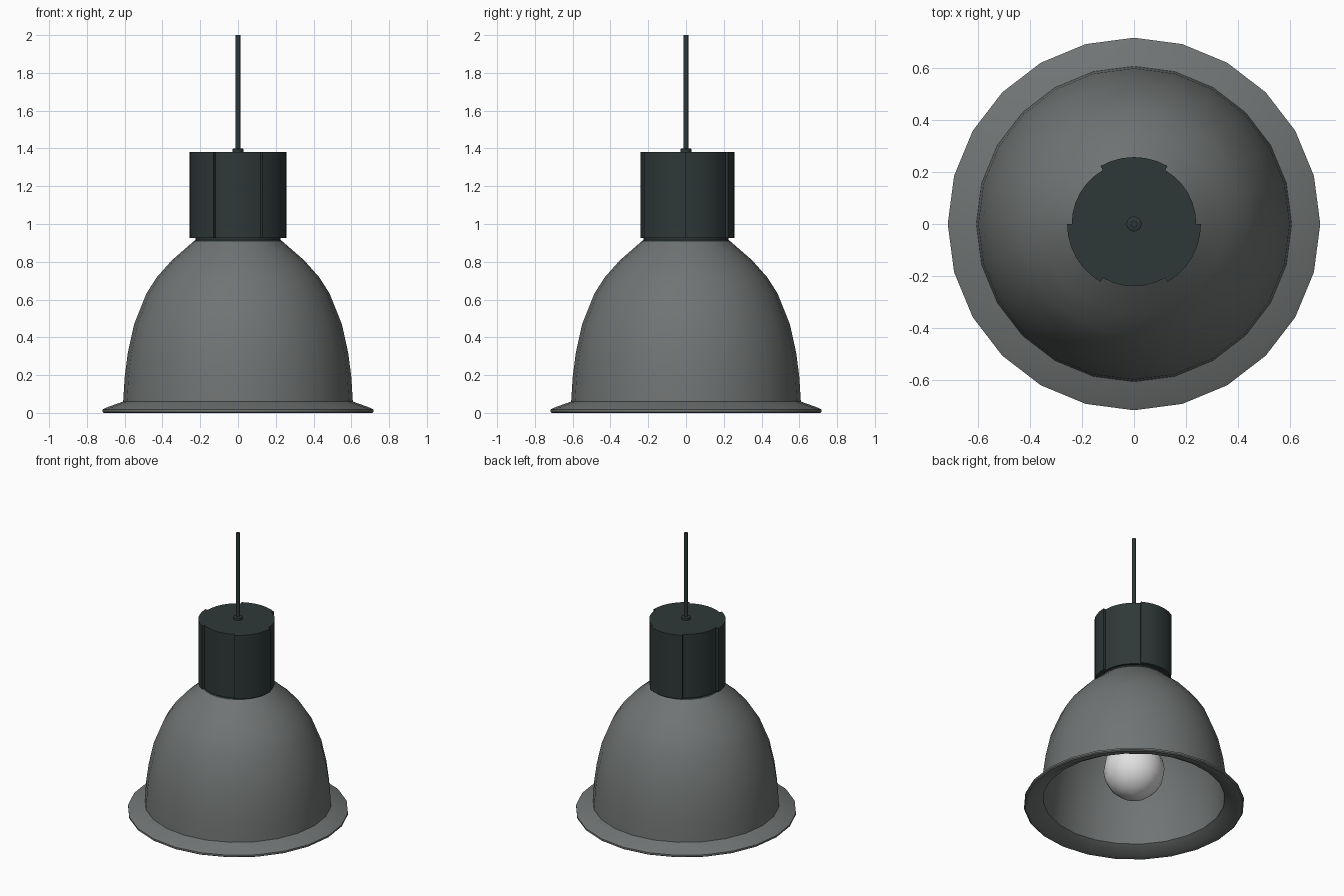
import bpy, bmesh, math

if "Cube" in bpy.data.objects:
    bpy.data.objects.remove(bpy.data.objects["Cube"])


def material(name, rgb):
    m = bpy.data.materials.new(name)
    m.diffuse_color = (*rgb, 1)
    m.use_nodes = True
    m.node_tree.nodes["Principled BSDF"].inputs["Base Color"].default_value = m.diffuse_color
    return m


GREY = material("shade grey", (0.165, 0.175, 0.175))
DARK = material("dark slate", (0.028, 0.040, 0.039))
WHITE = material("bulb white", (0.75, 0.75, 0.75))


def finish(bm, name, mat, angle=35):
    bmesh.ops.recalc_face_normals(bm, faces=bm.faces)
    me = bpy.data.meshes.new(name)
    bm.to_mesh(me)
    bm.free()
    me.materials.append(mat)
    ob = bpy.data.objects.new(name, me)
    bpy.context.collection.objects.link(ob)
    bpy.ops.object.select_all(action='DESELECT')
    ob.select_set(True)
    bpy.context.view_layer.objects.active = ob
    bpy.ops.object.shade_smooth_by_angle(angle=math.radians(angle))
    return ob


def lathe(name, profile, mat, n=24, closed=False, angle=35):
    """Revolve an (r, z) profile about z; open ends are capped."""
    bm = bmesh.new()
    rings = [[bm.verts.new((r * math.cos(2 * math.pi * i / n),
                            r * math.sin(2 * math.pi * i / n), z))
              for i in range(n)] for r, z in profile]
    pairs = list(zip(rings, rings[1:]))
    if closed:
        pairs.append((rings[-1], rings[0]))
    else:
        bm.faces.new(rings[0])
        bm.faces.new(rings[-1])
    for a, b in pairs:
        for i in range(n):
            j = (i + 1) % n
            bm.faces.new((a[i], a[j], b[j], b[i]))
    return finish(bm, name, mat, angle)


# Bell shade with flared rim: outer wall down, under the rim, inner wall up
outer = [(0.235, 0.908), (0.35, 0.808), (0.43, 0.718), (0.485, 0.632),
         (0.55, 0.47), (0.583, 0.32), (0.60, 0.19), (0.608, 0.06)]
rim = [(0.70, 0.027), (0.718, 0.018), (0.718, 0.006), (0.71, 0.0), (0.672, 0.0)]
inner = [(r - 0.016, z - 0.012) for r, z in reversed(outer)]
lathe("shade", outer + rim + inner, GREY, closed=True)

# Dark collar between shade and housing
lathe("collar", [(0.20, 0.885), (0.235, 0.908), (0.225, 0.915), (0.225, 0.935)], DARK)

# Housing: cylinder with three raised 60 degree panels
bm = bmesh.new()
outline = []
for sector in range(6):
    r = 0.258 if sector % 2 else 0.24
    for k in range(7):
        a = math.radians(sector * 60 + k * 10)
        outline.append((r * math.cos(a), r * math.sin(a)))
base = bm.faces.new([bm.verts.new((x, y, 0.925)) for x, y in outline])
top = bmesh.ops.extrude_face_region(bm, geom=[base], use_keep_orig=True)["geom"]
bmesh.ops.translate(bm, vec=(0, 0, 0.457),
                    verts=[v for v in top if isinstance(v, bmesh.types.BMVert)])
finish(bm, "housing", DARK)

# Cord with its grommet
lathe("grommet", [(0.029, 1.375), (0.029, 1.397), (0.024, 1.40)], DARK, 16)
lathe("cord", [(0.013, 1.39), (0.013, 2.0)], DARK, 12)

# Bulb: globe tapering to a neck, and its socket
bulb = [(0.2 * math.sin(math.radians(t)), 0.26 - 0.2 * math.cos(math.radians(t)))
        for t in (8, 30, 50, 70, 90, 110, 130)]
lathe("bulb", bulb + [(0.115, 0.47), (0.09, 0.56), (0.085, 0.68)], WHITE, 16, angle=60)
lathe("socket", [(0.11, 0.66), (0.11, 0.90)], DARK, 16)
